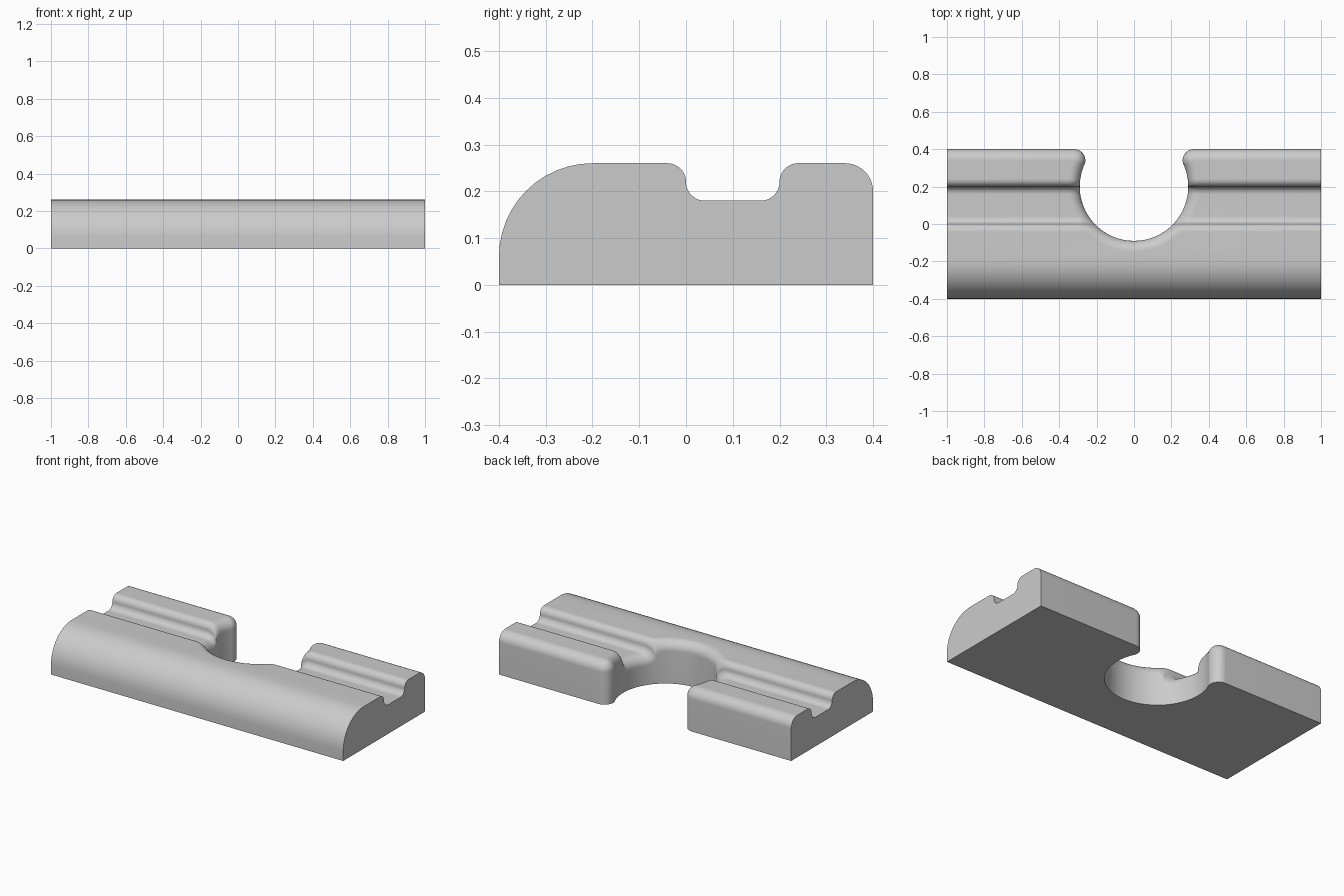
import bpy
import bmesh
import math

if "Cube" in bpy.data.objects:
    bpy.data.objects.remove(bpy.data.objects["Cube"])

# Main dimensions
TOP, HALF_D, HALF_L = 0.26, 0.4, 1.0
NOSE = 0.2                      # radius of the rounded front
GROOVE, GR = 0.2, 0.04          # groove from y = 0 to GROOVE, wall arc radius
HOLE_Y, HOLE_R = 0.2, 0.29      # round notch
RIM = 0.06                      # fillet along the notch and back edge
LIP_X, LIP_Y = 0.32, 0.34       # centre of the rounded mouth corners
N = 12
steps = [i / N for i in range(N + 1)]


def arc_drop(d, r):
    """Depth of a quarter-round edge at distance d inside the edge."""
    d = min(max(d, 0), r)
    return r - math.sqrt(max(r * r - (r - d) ** 2, 0))


def profile(y):
    """Height of the long section: rounded front and soft-walled groove."""
    z = TOP - arc_drop(y + HALF_D, NOSE)
    inside = GROOVE / 2 - abs(y - GROOVE / 2)
    if inside >= 0:
        return z - 2 * GR + arc_drop(inside, GR)
    return z - arc_drop(-inside, GR)


def rim_x(y, off):
    """Notch outline, offset into the solid by off."""
    r, lip = HOLE_R + off, RIM - off
    join = HOLE_Y + r * (LIP_Y - HOLE_Y) / (HOLE_R + RIM)
    if y <= join:
        return math.sqrt(max(r * r - (y - HOLE_Y) ** 2, 0))
    return LIP_X - math.sqrt(max(lip * lip - (y - LIP_Y) ** 2, 0))


def edge_distance(x, y):
    """Distance from the notch wall or the back wall."""
    to_hole = math.hypot(x, y - HOLE_Y) - HOLE_R
    if x >= LIP_X:
        return min(to_hole, HALF_D - y)
    if (y - HOLE_Y) * LIP_X > x * (LIP_Y - HOLE_Y):
        return RIM - math.hypot(x - LIP_X, y - LIP_Y)
    return to_hole


# Rows across the depth follow every arc; columns follow the rim fillet
ease = [1 - math.cos(t * math.pi / 2) for t in steps]
offsets = [RIM * e for e in ease]
rows = [-HALF_D + NOSE * e for e in ease]
for wall, side in ((0, 1), (0, -1), (GROOVE, 1), (GROOVE, -1)):
    rows += [wall + side * GR * e for e in ease]
rows += [HOLE_Y - HOLE_R - o for o in offsets]
rows += [HALF_D - o for o in offsets]
rows += [HOLE_Y - HOLE_R * math.cos(math.pi * i / 48) for i in range(32)]
rows += [LIP_Y - RIM * t for t in steps]
rows = sorted({round(y, 5) for y in rows})

# Top skin, both halves sharing the centre line
bm = bmesh.new()
points = {}


def point(x, y):
    key = (round(x, 5), round(y, 5))
    if key not in points:
        z = profile(y) - arc_drop(edge_distance(abs(x), y), RIM)
        points[key] = bm.verts.new((x, y, z))
    return points[key]


for side in (1, -1):
    grid = [[point(side * x, y) for x in [rim_x(y, o) for o in offsets] + [HALF_L]]
            for y in rows]
    for low, high in zip(grid, grid[1:]):
        for j in range(len(low) - 1):
            ring = [low[j], low[j + 1], high[j + 1], high[j]]
            ring = list(dict.fromkeys(ring))
            if len(ring) > 2:
                bm.faces.new(ring if side > 0 else ring[::-1])

# Walls and flat base
extruded = bmesh.ops.extrude_face_region(bm, geom=bm.faces[:], use_keep_orig=True)["geom"]
for item in extruded:
    if isinstance(item, bmesh.types.BMVert):
        item.co.z = 0
base_faces = [f for f in extruded if isinstance(f, bmesh.types.BMFace)]
bmesh.ops.dissolve_faces(bm, faces=base_faces)
bmesh.ops.recalc_face_normals(bm, faces=bm.faces[:])

mesh = bpy.data.meshes.new("notched_block")
bm.to_mesh(mesh)
bm.free()
block = bpy.data.objects.new("notched_block", mesh)
bpy.context.collection.objects.link(block)

# Plain grey finish
grey = bpy.data.materials.new("plain_grey")
grey.use_nodes = True
grey.diffuse_color = (0.6, 0.6, 0.6, 1)
grey.node_tree.nodes["Principled BSDF"].inputs["Base Color"].default_value = (0.6, 0.6, 0.6, 1)
mesh.materials.append(grey)

bpy.context.view_layer.objects.active = block
block.select_set(True)
bpy.ops.object.shade_smooth_by_angle(angle=math.radians(30))
